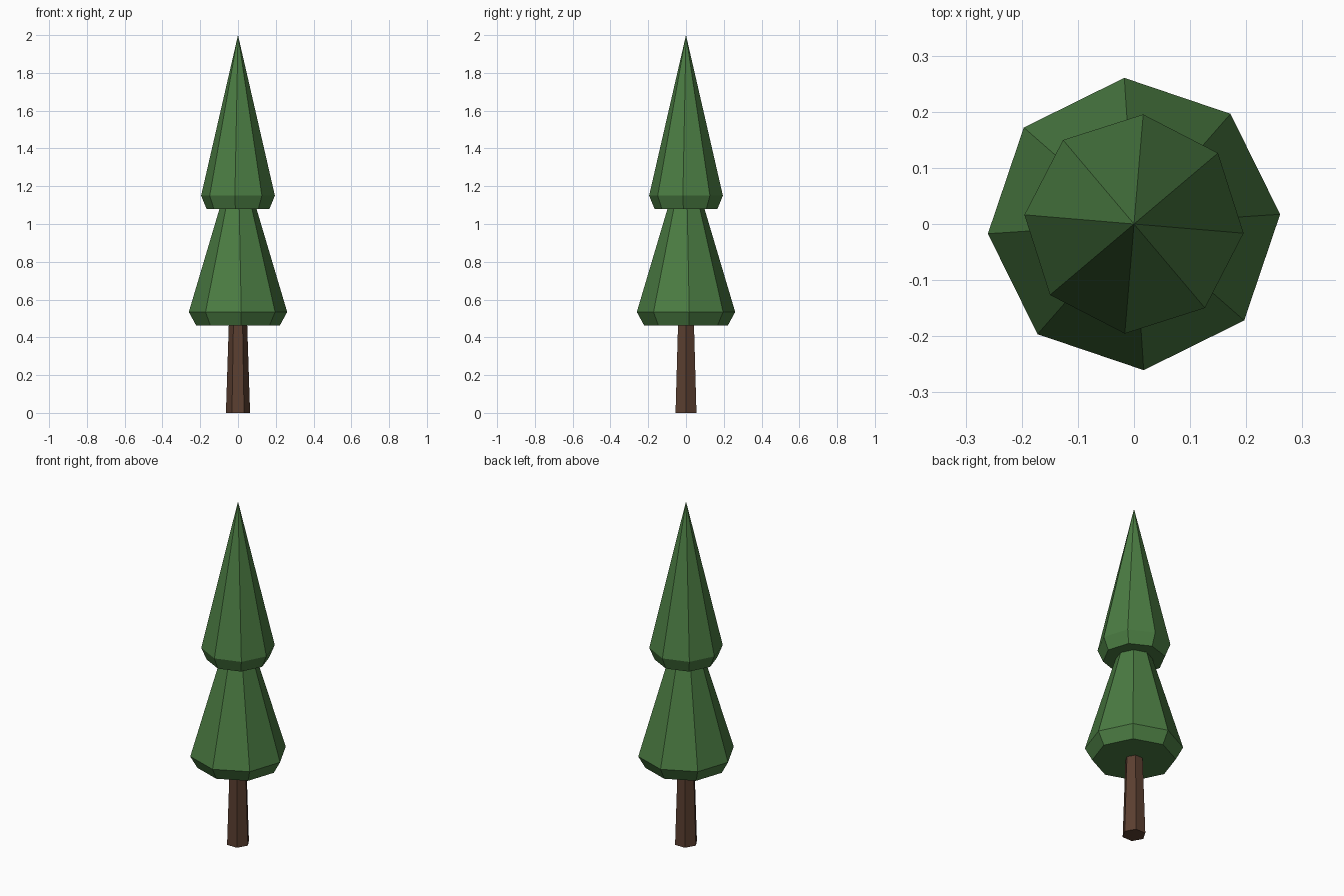
import bpy
import bmesh
from math import cos, sin, radians, tau

cube = bpy.data.objects.get("Cube")
if cube:
    bpy.data.objects.remove(cube, do_unlink=True)


def make_material(name, colour):
    mat = bpy.data.materials.new(name)
    mat.use_nodes = True
    mat.diffuse_color = colour
    mat.node_tree.nodes["Principled BSDF"].inputs["Base Color"].default_value = colour
    return mat


def faceted_solid(name, sides, turn, profile, mat):
    """Closed flat-faced solid from (radius, height) rings; radius 0 is a tip."""
    bm = bmesh.new()
    rings = []
    for radius, z in profile:
        if radius == 0:
            rings.append([bm.verts.new((0, 0, z))] * sides)
            continue
        angles = [radians(turn) + tau * i / sides for i in range(sides)]
        rings.append([bm.verts.new((radius * cos(a), radius * sin(a), z)) for a in angles])
    for low, high in zip(rings, rings[1:]):
        for i in range(sides):
            j = (i + 1) % sides
            corners = [low[i], low[j], high[j], high[i]]
            bm.faces.new(list(dict.fromkeys(corners)))
    bm.faces.new(rings[0][::-1])
    if profile[-1][0] > 0:
        bm.faces.new(rings[-1])
    mesh = bpy.data.meshes.new(name)
    bm.to_mesh(mesh)
    bm.free()
    mesh.materials.append(mat)
    obj = bpy.data.objects.new(name, mesh)
    bpy.context.collection.objects.link(obj)
    return obj


bark = make_material("bark brown", (0.105, 0.05, 0.03, 1))
needles = make_material("needle green", (0.07, 0.2, 0.055, 1))

# Tapered six-sided trunk, ending inside the lower foliage
faceted_solid("trunk", 6, 0, [(0.064, 0), (0.046, 0.55)], bark)

# Two eight-sided foliage tiers with tucked-in skirts
faceted_solid("lower_foliage", 8, 3.8, [(0.222, 0.463), (0.261, 0.534), (0, 1.41)], needles)
faceted_solid("upper_foliage", 8, -4.8, [(0.167, 1.08), (0.196, 1.15), (0, 2)], needles)
